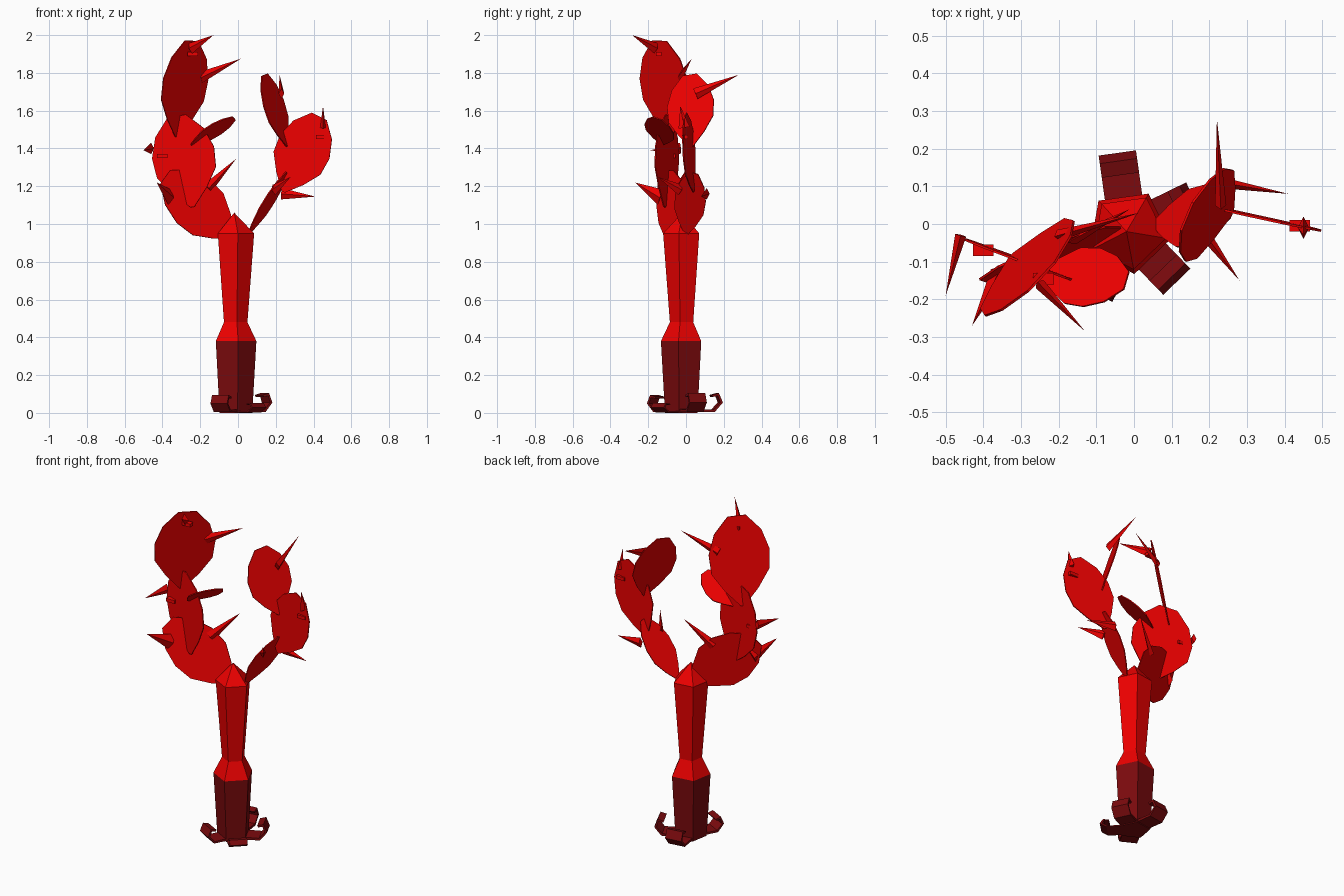
import bpy, bmesh, math
from mathutils import Vector, Matrix

if "Cube" in bpy.data.objects:
    bpy.data.objects.remove(bpy.data.objects["Cube"])


def material(name, color):
    m = bpy.data.materials.new(name)
    m.diffuse_color = color
    m.use_nodes = True
    m.node_tree.nodes["Principled BSDF"].inputs["Base Color"].default_value = m.diffuse_color
    return m


RED = material("red", (0.86, 0.0, 0.0, 1))
DARK = material("dark_red", (0.2, 0.003, 0.004, 1))


def finish(name, bm, mat):
    bmesh.ops.recalc_face_normals(bm, faces=bm.faces)
    me = bpy.data.meshes.new(name)
    bm.to_mesh(me)
    bm.free()
    me.materials.append(mat)
    ob = bpy.data.objects.new(name, me)
    bpy.context.collection.objects.link(ob)
    return ob


CX, CY = -0.015, -0.02


def column(name, rings, mat, apex=None):
    """Five-sided column through (radius, z) rings, optionally pointed."""
    bm = bmesh.new()
    loops = []
    for r, z in rings:
        loops.append([bm.verts.new((CX + r * math.cos(math.radians(-82 + 72 * i)),
                                    CY + r * math.sin(math.radians(-82 + 72 * i)), z))
                      for i in range(5)])
    for a, b in zip(loops, loops[1:]):
        for i in range(5):
            j = (i + 1) % 5
            bm.faces.new((a[i], a[j], b[j], b[i]))
    bm.faces.new(loops[0])
    if apex:
        p = bm.verts.new(apex)
        for i in range(5):
            bm.faces.new((loops[-1][i], loops[-1][(i + 1) % 5], p))
    else:
        bm.faces.new(loops[-1])
    return finish(name, bm, mat)


def slab(name, points, offset, mat):
    """Flat outline extruded symmetrically by offset."""
    bm = bmesh.new()
    f = bm.faces.new([bm.verts.new(p - offset / 2) for p in points])
    ext = bmesh.ops.extrude_face_region(bm, geom=[f])
    bmesh.ops.translate(bm, vec=offset,
                        verts=[v for v in ext["geom"] if isinstance(v, bmesh.types.BMVert)])
    return finish(name, bm, mat)


PROFILE = [(0, .06), (.18, .55), (.38, .95), (.6, 1), (.82, .78), (1, .3)]


def pad(name, base, tip, normal, width):
    """Thin teardrop leaf from base to tip."""
    base, tip, n = Vector(base), Vector(tip), Vector(normal)
    axis = tip - base
    n = (n - axis * (n.dot(axis) / axis.length_squared)).normalized()
    side = axis.normalized().cross(n) * width / 2
    pts = [base + axis * t + side * w for t, w in PROFILE]
    pts += [base + axis * t - side * w for t, w in reversed(PROFILE)]
    slab(name, pts, n * 0.006, RED)


def spike(name, base, tip, radius):
    """Flattened four-sided thorn."""
    base, tip = Vector(base), Vector(tip)
    d = tip - base
    bm = bmesh.new()
    bmesh.ops.create_cone(bm, cap_ends=True, segments=4, radius1=radius, radius2=0,
                          depth=d.length,
                          matrix=Matrix.Translation((base + tip) / 2)
                          @ d.to_track_quat('Z', 'Y').to_matrix().to_4x4()
                          @ Matrix.Diagonal((.5, 1, 1, 1)))
    finish(name, bm, RED)


# trunk
column("trunk_base", [(.092, 0), (.114, .38)], DARK)
column("trunk", [(.114, .38), (.066, .48), (.102, .95)], RED, (-.02, -.02, 1.06))

# curled roots: (angle, reach, height scale)
outer = [(.06, .005), (.155, .005), (.195, .055), (.175, .105), (.14, .095)]
inner = [(.145, .085), (.17, .09), (.182, .055), (.15, .018), (.06, .02)]
for i, (ang, s, h) in enumerate(((-118, .95, .9), (-46, .95, .5), (26, 1, 1), (98, 1.08, 1))):
    a = math.radians(ang)
    d = Vector((math.cos(a), math.sin(a), 0))
    pts = [Vector((CX, CY, z * h)) + d * r * s for r, z in outer + inner]
    slab(f"root_{i + 1}", pts, Vector((-d.y, d.x, 0)) * 0.1, DARK)

# leaf pads, left branch then right branch
pad("left_lower_pad", (-.02, -.02, .93), (-.385, -.13, 1.25), (.4, -.9, .15), .31)
pad("left_middle_pad", (-.24, -.115, 1.09), (-.325, -.09, 1.57), (-.35, -.93, 0), .355)
pad("left_upper_pad", (-.325, -.085, 1.46), (-.245, -.14, 1.97), (.72, -.68, -.19), .345)
pad("left_small_pad", (-.25, -.13, 1.42), (-.02, -.15, 1.56), (-.4, .4, .82), .17)
pad("right_lower_pad", (.05, 0, .94), (.26, .04, 1.27), (-.8, .3, .5), .17)
pad("right_middle_pad", (.24, .04, 1.17), (.43, -.005, 1.57), (.2, .97, 0), .295)
pad("right_upper_pad", (.26, .03, 1.41), (.14, .02, 1.79), (.86, -.4, .25), .27)

# thorns on the pads
spikes = [
    ((-.25, -.16, 1.93), (-.13, -.285, 2.0)),
    ((-.2, -.03, 1.775), (.015, .03, 1.875)),
    ((.23, .05, 1.69), (.22, .28, 1.79)),
    ((.45, -.01, 1.51), (.45, -.03, 1.625)),
    ((.23, .11, 1.16), (.41, .08, 1.145)),
    ((.19, -.03, 1.18), (.28, -.15, 1.25)),
    ((-.16, -.04, 1.19), (-.01, .04, 1.345)),
    ((-.36, -.13, 1.14), (-.43, -.27, 1.22)),
    ((-.46, -.03, 1.4), (-.5, -.19, 1.39)),
]
for i, (b, t) in enumerate(spikes):
    spike(f"thorn_{i + 1}", b, t, 0.045 if i == 7 else 0.03)

# small stubs on the pad faces
for i, (x, y, z) in enumerate([(.44, -.005, 1.46), (-.4, -.07, 1.36), (-.24, -.145, 1.9)]):
    bm = bmesh.new()
    bmesh.ops.create_cube(bm, size=1, matrix=Matrix.Translation((x, y, z))
                          @ Matrix.Diagonal((.055, .03, .02, 1)))
    finish(f"stub_{i + 1}", bm, RED)
